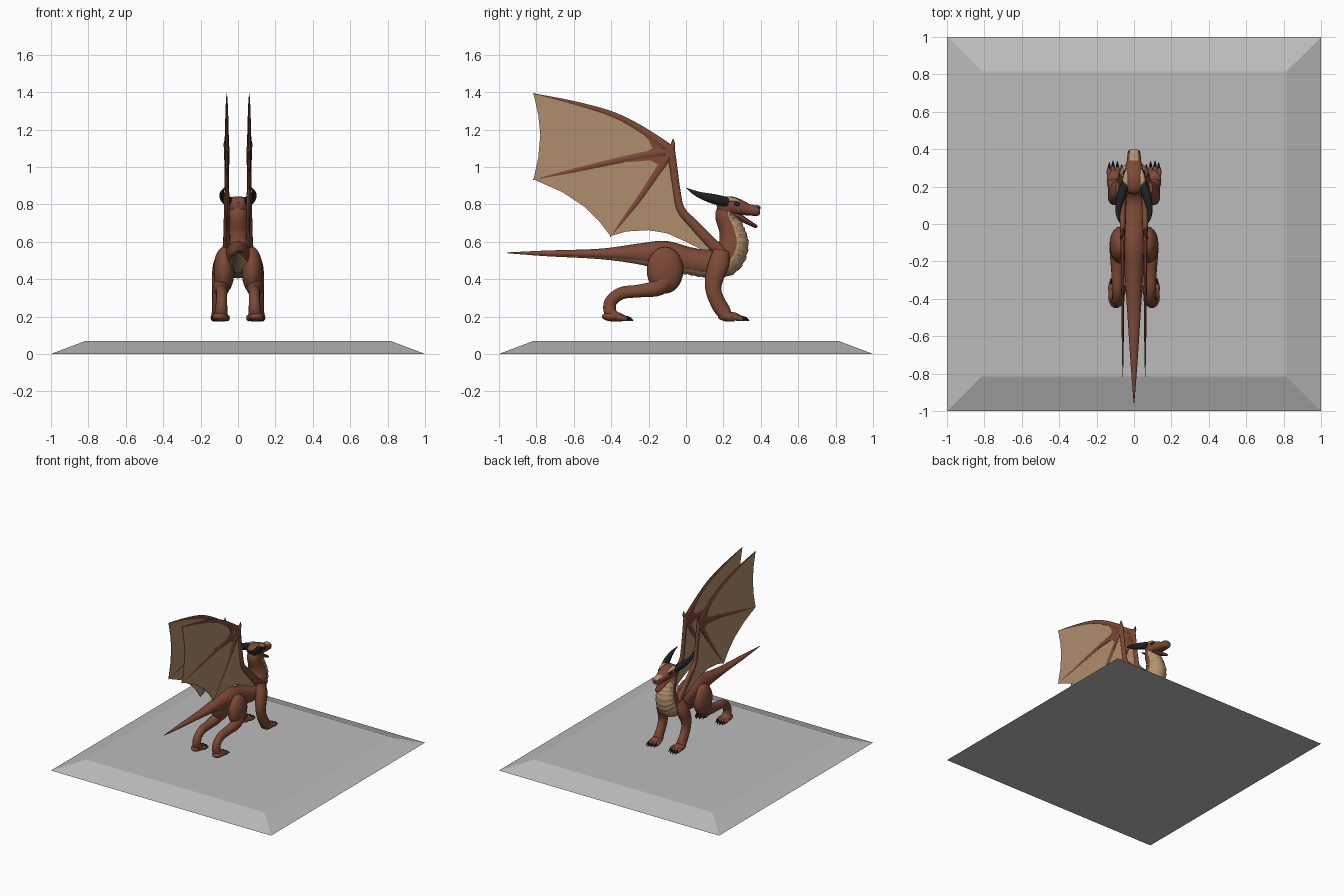
import bpy, bmesh, math
from mathutils import Vector

if "Cube" in bpy.data.objects:
    bpy.data.objects.remove(bpy.data.objects["Cube"])


def material(name, r, g, b):
    m = bpy.data.materials.new(name)
    m.diffuse_color = (r, g, b, 1)
    m.use_nodes = True
    m.node_tree.nodes["Principled BSDF"].inputs["Base Color"].default_value = m.diffuse_color
    return m


BROWN = material("brown_hide", 0.20, 0.066, 0.037)
TAN = material("tan_scales", 0.46, 0.30, 0.165)
SKIN = material("wing_membrane", 0.43, 0.27, 0.15)
BLACK = material("black_horn", 0.015, 0.014, 0.016)
RED = material("mouth_red", 0.16, 0.03, 0.025)
GREY = material("grey_stone", 0.5, 0.5, 0.5)


def finish(name, bm, mats, mirror=False, angle=40):
    bmesh.ops.recalc_face_normals(bm, faces=bm.faces)
    me = bpy.data.meshes.new(name)
    bm.to_mesh(me)
    bm.free()
    for m in mats:
        me.materials.append(m)
    me.shade_smooth()
    me.set_sharp_from_angle(angle=math.radians(angle))
    ob = bpy.data.objects.new(name, me)
    bpy.context.collection.objects.link(ob)
    if mirror:
        ob.modifiers.new("mirror", 'MIRROR')
    return ob


def spline(pts, steps):
    """Smooth curve through the points, radii included."""
    out = []
    for i in range(len(pts) - 1):
        p = [pts[max(i - 1, 0)], pts[i], pts[i + 1], pts[min(i + 2, len(pts) - 1)]]
        for k in range(steps):
            t = k / steps
            out.append([0.5 * (2 * b + (c - a) * t + (2 * a - 5 * b + 4 * c - d) * t * t
                               + (3 * b - a - 3 * c + d) * t ** 3) for a, b, c, d in zip(*p)])
    return out + [list(pts[-1])]


def loft(name, pts, mats=(BROWN,), sides=14, steps=5, mirror=True, power=1.0,
         rule=None, bulge=None, floor=None):
    """Skin elliptical rings (x, y, z, side radius, up radius) along a curve."""
    bm = bmesh.new()
    path = spline(pts, steps)
    rings = []
    for i, p in enumerate(path):
        c = Vector(p[:3])
        t = (Vector(path[min(i + 1, len(path) - 1)][:3]) - Vector(path[max(i - 1, 0)][:3])).normalized()
        side = (Vector((1, 0, 0)) - t * t.x).normalized()
        up = side.cross(t)
        ring = []
        for j in range(sides):
            a = 2 * math.pi * j / sides
            ca, sa = math.cos(a), math.sin(a)
            k = bulge(i, p, sa) if bulge else 1
            v = c + side * max(p[3], .001) * k * math.copysign(abs(ca) ** power, ca) \
                + up * max(p[4], .001) * k * math.copysign(abs(sa) ** power, sa)
            if floor is not None:
                v.z = max(v.z, floor)
            ring.append(bm.verts.new(v))
        rings.append(ring)
    for i in range(len(rings) - 1):
        for j in range(sides):
            n = (j + 1) % sides
            f = bm.faces.new((rings[i][j], rings[i][n], rings[i + 1][n], rings[i + 1][j]))
            if rule:
                f.material_index = rule(i / (len(rings) - 1), path[i], math.sin(2 * math.pi * (j + .5) / sides))
    bm.faces.new(rings[0])
    bm.faces.new(rings[-1])
    return finish(name, bm, mats, mirror)


def ball(name, centre, radii, mat):
    bm = bmesh.new()
    bmesh.ops.create_uvsphere(bm, u_segments=20, v_segments=14, radius=1)
    bmesh.ops.scale(bm, vec=radii, verts=bm.verts)
    bmesh.ops.translate(bm, vec=centre, verts=bm.verts)
    return finish(name, bm, [mat], True)


def plate(name, outline, x, thick, mat):
    """Flat sheet in the y-z plane, mirrored to both sides."""
    bm = bmesh.new()
    f = bm.faces.new([bm.verts.new((x - thick / 2, y, z)) for y, z in outline])
    g = bmesh.ops.extrude_face_region(bm, geom=[f])
    bmesh.ops.translate(bm, vec=(thick, 0, 0), verts=[v for v in g["geom"] if isinstance(v, bmesh.types.BMVert)])
    bmesh.ops.triangulate(bm, faces=[f for f in bm.faces if len(f.verts) > 4])
    return finish(name, bm, [mat], True)


# Stone base
bm = bmesh.new()
bmesh.ops.create_cube(bm, size=2)
for v in bm.verts:
    top = v.co.z > 0
    s = 0.815 if top else 1
    v.co = (v.co.x * s, v.co.y * s, 0.07 if top else 0)
finish("base", bm, [GREY], angle=5)


# Body from tail tip to neck, with stepped scales on belly and throat
def belly_limit(p):
    return -0.3 if p[1] > 0.14 else -0.6


def scale_step(i, p, s):
    return 1 + 0.07 * (i % 4) / 3 if s < belly_limit(p) + .1 and p[1] > -0.1 else 1


loft("body", [(0, -.956, .541, .002, .002), (0, -.75, .538, .018, .015), (0, -.46, .535, .037, .028),
              (0, -.25, .535, .052, .056), (0, -.12, .525, .068, .08), (0, .02, .498, .07, .072),
              (0, .12, .485, .078, .075), (0, .21, .51, .084, .09), (0, .252, .585, .078, .08),
              (0, .242, .665, .063, .066), (0, .213, .74, .055, .057), (0, .222, .79, .05, .045)],
     (BROWN, TAN), sides=28, steps=12, mirror=False, bulge=scale_step,
     rule=lambda t, p, s: int(s < belly_limit(p)))

# Head, with tan plates on top of the snout
loft("head", [(0, .165, .785, .025, .025), (0, .19, .79, .052, .046), (0, .235, .793, .06, .05),
              (0, .285, .785, .05, .042), (0, .335, .771, .039, .031), (0, .385, .767, .033, .028),
              (0, .396, .766, .024, .02)],
     (BROWN, TAN), sides=20, steps=5, mirror=False, power=.8,
     rule=lambda t, p, s: int(s > .8 and p[1] > .325))
loft("lower_jaw", [(0, .215, .755, .045, .03), (0, .28, .734, .038, .019), (0, .33, .706, .031, .014),
                   (0, .37, .684, .023, .01), (0, .38, .678, .012, .006)],
     (BROWN, RED), mirror=False, rule=lambda t, p, s: int(s > .5))
loft("brow", [(.03, .185, .822, .006, .006), (.043, .22, .826, .017, .015), (.042, .26, .823, .014, .012),
              (.036, .295, .812, .004, .004)], (TAN,))
ball("eye", (.05, .272, .802), (.01, .018, .011), BLACK)
ball("nostril", (.024, .385, .782), (.008, .008, .006), BLACK)
loft("horn", [(.045, .222, .812, .024, .027), (.068, .15, .828, .024, .027), (.084, .08, .848, .016, .018),
              (.083, .035, .868, .009, .01), (.072, 0, .889, .001, .001)], (BLACK,))

# Front leg
loft("front_leg", [(.07, .19, .55, .03, .045), (.09, .175, .48, .042, .056), (.102, .15, .40, .038, .05),
                   (.105, .147, .34, .034, .043), (.105, .168, .28, .033, .042), (.105, .195, .235, .034, .042),
                   (.104, .225, .198, .04, .03), (.104, .26, .19, .035, .02)], floor=.173)
# Hind leg
ball("thigh", (.075, -.112, .448), (.056, .098, .125), BROWN)
loft("hind_leg", [(.082, -.10, .41, .045, .06), (.088, -.15, .355, .042, .046), (.088, -.25, .337, .034, .035),
                  (.088, -.345, .325, .03, .034), (.088, -.402, .28, .03, .034), (.09, -.405, .225, .034, .034),
                  (.094, -.37, .197, .04, .026), (.095, -.34, .19, .035, .02)], floor=.173)

# Feet: four toes with black claws
for foot, y, x in (("front", .235, .104), ("hind", -.385, .096)):
    ball(foot + "_foot", (x, y - .005, .2), (.042, .06, .026), BROWN)
    for n, (dx, dy) in enumerate(((-.045, -.015), (-.018, 0), (.01, .003), (.033, -.006))):
        tx, ty = x + dx * .85, y + dy
        loft(f"{foot}_toe_{n + 1}", [(x + dx * .5, ty, .198, .013, .016), (tx, ty + .04, .195, .014, .016),
                                     (tx, ty + .07, .187, .011, .013), (tx, ty + .076, .186, .006, .007)],
             sides=10, steps=3, floor=.173)
        loft(f"{foot}_claw_{n + 1}", [(tx, ty + .062, .192, .009, .011), (tx, ty + .082, .19, .007, .008),
                                      (tx, ty + .101, .176, .001, .001)], (BLACK,), sides=8, steps=3)

# Wings: membrane, arm and three fingers
X = .06
plate("wing_membrane", [(-.09, 1.08), (-.25, 1.215), (-.40, 1.292), (-.60, 1.35), (-.815, 1.39),
                        (-.79, 1.28), (-.779, 1.17), (-.79, 1.05), (-.815, .934),
                        (-.66, .865), (-.54, .785), (-.46, .705), (-.404, .63),
                        (-.32, .655), (-.20, .662), (-.10, .645), (0, .60), (.09, .555), (.17, .56),
                        (.12, .62), (-.03, .77), (-.06, .95)], X, .004, SKIN)
plate("wing_web", [(-.07, 1.11), (-.16, 1.165), (-.27, 1.215), (-.20, 1.145), (-.18, 1.10), (-.22, 1.065),
                   (-.34, 1.025), (-.19, 1.035), (-.145, 1.01), (-.16, .93), (-.10, 1.02)], X, .012, BROWN)
loft("wing_arm", [(X, .19, .54, .026, .034), (X, .13, .60, .02, .03), (X, .04, .695, .017, .026),
                  (X, -.028, .775, .015, .022), (X, -.05, .88, .013, .02), (X, -.066, .99, .013, .021),
                  (X, -.08, 1.09, .014, .022), (X, -.075, 1.12, .012, .014)])
fingers = (((-.085, 1.095), (-.25, 1.208), (-.40, 1.284), (-.60, 1.343), (-.817, 1.391)),
           ((-.085, 1.085), (-.25, 1.058), (-.45, 1.015), (-.64, .972), (-.817, .932)),
           ((-.085, 1.075), (-.165, .955), (-.25, .83), (-.33, .725), (-.404, .627)))
for n, f in enumerate(fingers):
    radii = (.026, .019, .015, .010, .003)
    loft(f"wing_finger_{n + 1}", [(X, y, z, r * .5, r) for (y, z), r in zip(f, radii)],
         (BROWN, BLACK), sides=10, rule=lambda t, p, s: int(t > .94))
loft("wing_claw", [(X, -.08, 1.085, .013, .018), (X + .008, -.07, 1.12, .009, .013),
                   (X + .01, -.069, 1.15, .001, .002)], (BROWN, BLACK),
     sides=10, rule=lambda t, p, s: int(t > .75))
